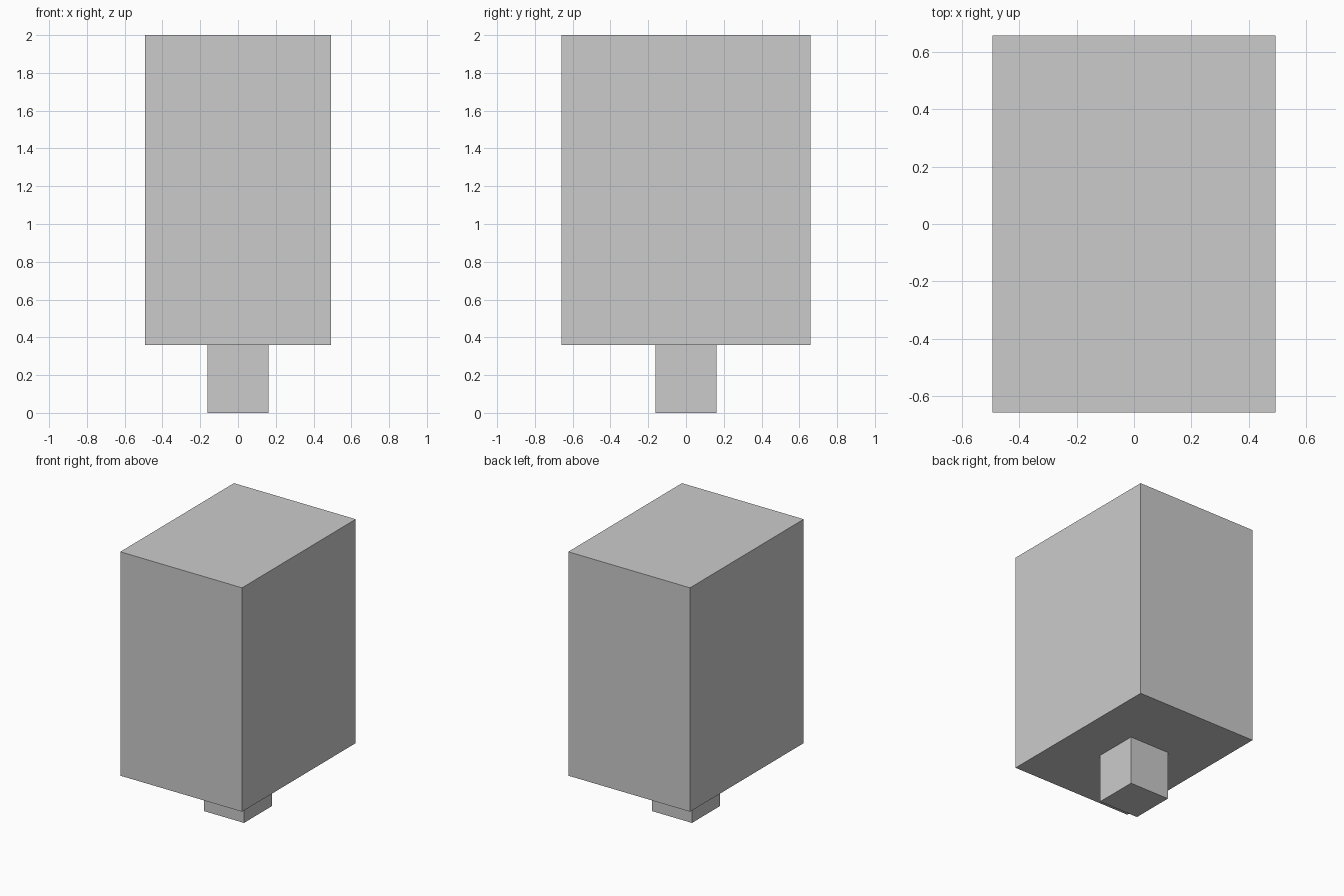
import bpy

if "Cube" in bpy.data.objects:
    bpy.data.objects.remove(bpy.data.objects["Cube"])


def box(name, size_x, size_y, z0, z1):
    """Axis-aligned box centred on x = y = 0, spanning z0 to z1."""
    bpy.ops.mesh.primitive_cube_add(size=1, location=(0, 0, (z0 + z1) / 2))
    obj = bpy.context.object
    obj.name = name
    obj.scale = (size_x, size_y, z1 - z0)
    bpy.ops.object.transform_apply(location=False, rotation=False, scale=True)
    return obj


JOINT_Z = 0.36

# Short square post the block stands on
box("base_post", 0.325, 0.325, 0.0, JOINT_Z)

# Large main block
box("main_block", 0.987, 1.316, JOINT_Z, 2.0)
